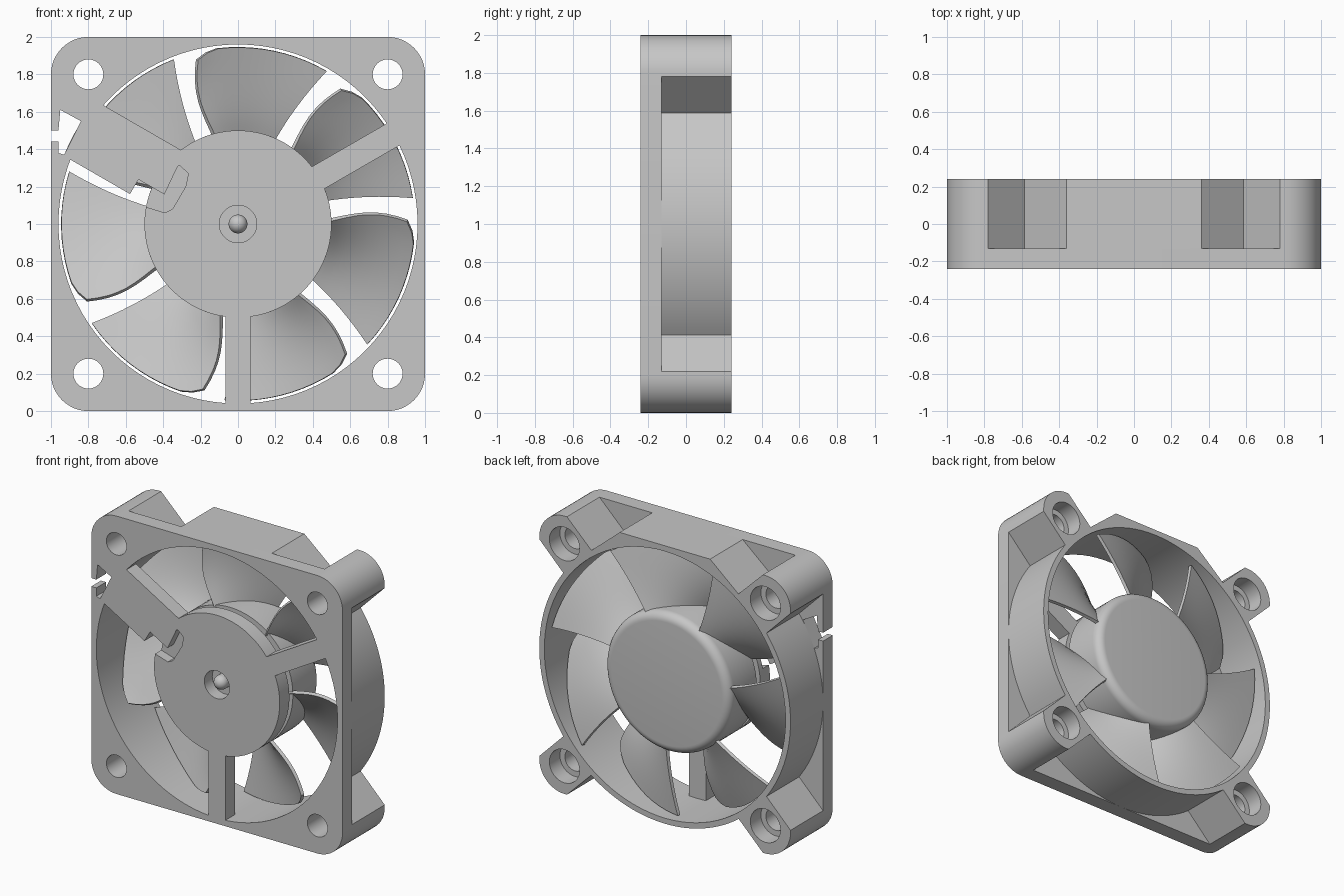
import bpy, bmesh
from math import sin, cos, pi, radians

if "Cube" in bpy.data.objects:
    bpy.data.objects.remove(bpy.data.objects["Cube"])

FRONT, STEP, BACK = -0.24, -0.13, 0.24

grey = bpy.data.materials.new("light_grey")
grey.use_nodes = True
colour = (0.57, 0.57, 0.57, 1)
grey.diffuse_color = colour
grey.node_tree.nodes["Principled BSDF"].inputs["Base Color"].default_value = colour


def add(name, bm):
    bmesh.ops.recalc_face_normals(bm, faces=bm.faces)
    mesh = bpy.data.meshes.new(name)
    bm.to_mesh(mesh)
    bm.free()
    mesh.materials.append(grey)
    obj = bpy.data.objects.new(name, mesh)
    obj.location.z = 1
    bpy.context.collection.objects.link(obj)
    return obj


def prism(name, points, y0, y1):
    """Extrude an outline in the x-z plane along y."""
    bm = bmesh.new()
    face = bm.faces.new([bm.verts.new((x, y0, z)) for x, z in points])
    new = bmesh.ops.extrude_face_region(bm, geom=[face])["geom"]
    bmesh.ops.translate(bm, vec=(0, y1 - y0, 0),
                        verts=[v for v in new if isinstance(v, bmesh.types.BMVert)])
    return add(name, bm)


def arc(cx, cz, r, a0, a1, n):
    steps = [radians(a0 + (a1 - a0) * i / n) for i in range(n + 1)]
    return [(cx + r * cos(a), cz + r * sin(a)) for a in steps]


def circle(r, cx=0, cz=0, n=96):
    return arc(cx, cz, r, 0, 360, n)[:-1]


def lathe(name, profile):
    """Spin a (radius, y) profile about the fan axis."""
    bm = bmesh.new()
    verts = [bm.verts.new((r, y, 0)) for r, y in profile]
    edges = [bm.edges.new(pair) for pair in zip(verts, verts[1:])]
    bmesh.ops.spin(bm, geom=verts + edges, cent=(0, 0, 0), axis=(0, 1, 0),
                   angle=2 * pi, steps=72, use_merge=True)
    bmesh.ops.remove_doubles(bm, verts=bm.verts, dist=0.0005)
    return add(name, bm)


def activate(obj):
    bpy.ops.object.select_all(action='DESELECT')
    obj.select_set(True)
    bpy.context.view_layer.objects.active = obj


def cut(obj, points, y0=-0.5, y1=0.5):
    cutter = prism("cutter", points, y0, y1)
    cutter.hide_render = True
    activate(obj)
    mod = obj.modifiers.new("cut", 'BOOLEAN')
    mod.operation, mod.solver, mod.object = 'DIFFERENCE', 'EXACT', cutter
    bpy.ops.object.modifier_apply(modifier=mod.name)
    bpy.data.objects.remove(cutter)


def smooth(obj):
    activate(obj)
    bpy.ops.object.shade_smooth_by_angle(angle=radians(30))


def turned(points, degrees):
    """Points given as (distance outward, sideways offset)."""
    c, s = cos(radians(degrees)), sin(radians(degrees))
    return [(d * c - o * s, d * s + o * c) for d, o in points]


# Front flange: rounded square
corners = [(0.8, 0.8, 0), (-0.8, 0.8, 90), (-0.8, -0.8, 180), (0.8, -0.8, 270)]
outline = [p for x, z, a in corners for p in arc(x, z, 0.2, a, a + 90, 12)]
flange = prism("front_flange", outline, FRONT, STEP)

# Rear shroud: round duct, four corner bosses and a flat-topped block
corner = [(1, 0.78)] + arc(0.8, 0.8, 0.2, 0, 90, 12) + [(0.78, 1)]
upper = arc(0, 0, 1, 0, 36, 14) + corner + [(0.585, 0.81), (0.36, 1)]
lower = arc(0, 0, 1, 0, 36, 14) + corner + arc(0, 0, 1, 54, 90, 14)
half = [(x, -z) for x, z in reversed(lower)][:-1] + upper
left = [(-x, z) for x, z in reversed(half)][:-1]
shroud = prism("rear_shroud", half + left, STEP, BACK)

for part in (flange, shroud):
    cut(part, circle(0.96))
    for x, z, a in corners:
        cut(part, circle(0.08, x, z, 32))
for x, z, a in corners:
    cut(shroud, circle(0.12, x, z, 32), 0.12, 0.5)

# Cable exit through the flange edge
cut(flange, [(-0.84, 0.55), (-0.95, 0.61), (-0.96, 0.5), (-1.1, 0.5),
             (-1.1, 0.44), (-0.96, 0.44), (-0.96, 0.38), (-0.93, 0.37)])

# Motor plate with bearing hole and cable recess
plate = prism("motor_plate", circle(0.5), FRONT, STEP)
cut(plate, circle(0.1, n=40), -0.5, -0.15)
cut(plate, [(-0.42, 0.31), (-0.31, 0.31), (-0.265, 0.27), (-0.28, 0.2),
            (-0.35, 0.08), (-0.39, 0.06), (-0.52, 0.1)], -0.5, -0.17)

# Spokes
for name, angle in (("left_spoke", 30), ("lower_spoke", 270)):
    prism(name, turned([(0.46, -0.068), (0.975, -0.068),
                        (0.975, 0.068), (0.46, 0.068)], angle), FRONT, STEP)
# Cable arm: its sideways axis points down, so offsets are negated
arm = [(0.42, 0.06), (0.58, 0.06), (0.58, 0.15), (0.98, 0.15),
       (0.98, -0.19), (0.44, -0.19)]
prism("cable_arm", turned(arm, 150), FRONT, STEP)

# Stator core, rotor cup and domed shaft
lathe("stator_core", [(0, STEP), (0.42, STEP), (0.42, -0.06), (0, -0.06)])
rim = [(0.44 + x, 0.16 + y) for x, y in arc(0, 0, 0.06, 0, 90, 8)]
rotor = lathe("rotor_cup", [(0, -0.09), (0.5, -0.09)] + rim + [(0, 0.22)])
dome = [(r, -0.19 - y) for r, y in arc(0, 0, 0.05, 90, 0, 8)]
shaft = lathe("shaft", [(0, -0.19 - 0.05)] + dome[1:] + [(0.05, -0.1)])

# Seven pitched, cambered blades
ACROSS, OUT = 12, 8
for k in range(7):
    bm = bmesh.new()
    grid = []
    for i in range(ACROSS + 1):
        u = i / ACROSS
        row = []
        for j in range(OUT + 1):
            v = j / OUT
            tip = 0.945 - 0.04 * max(0, 1 - u * 8)
            r = 0.47 + (tip - 0.47) * v
            lead = 105 - v + 3 * sin(pi * v)
            trail = 67 - 7 * v
            a = radians(lead + (trail - lead) * u + k * 360 / 7)
            y = -0.09 + 0.27 * u + 0.03 * sin(pi * u)
            row.append(bm.verts.new((r * cos(a), y, r * sin(a))))
        grid.append(row)
    for a, b in zip(grid, grid[1:]):
        for j in range(OUT):
            bm.faces.new((a[j], a[j + 1], b[j + 1], b[j]))
    blade = add(f"blade_{k + 1}", bm)
    mod = blade.modifiers.new("thickness", 'SOLIDIFY')
    mod.thickness, mod.offset = 0.022, 0
    activate(blade)
    bpy.ops.object.modifier_apply(modifier=mod.name)
    smooth(blade)

for part in (flange, shroud, plate, rotor, shaft, bpy.data.objects["stator_core"]):
    smooth(part)
